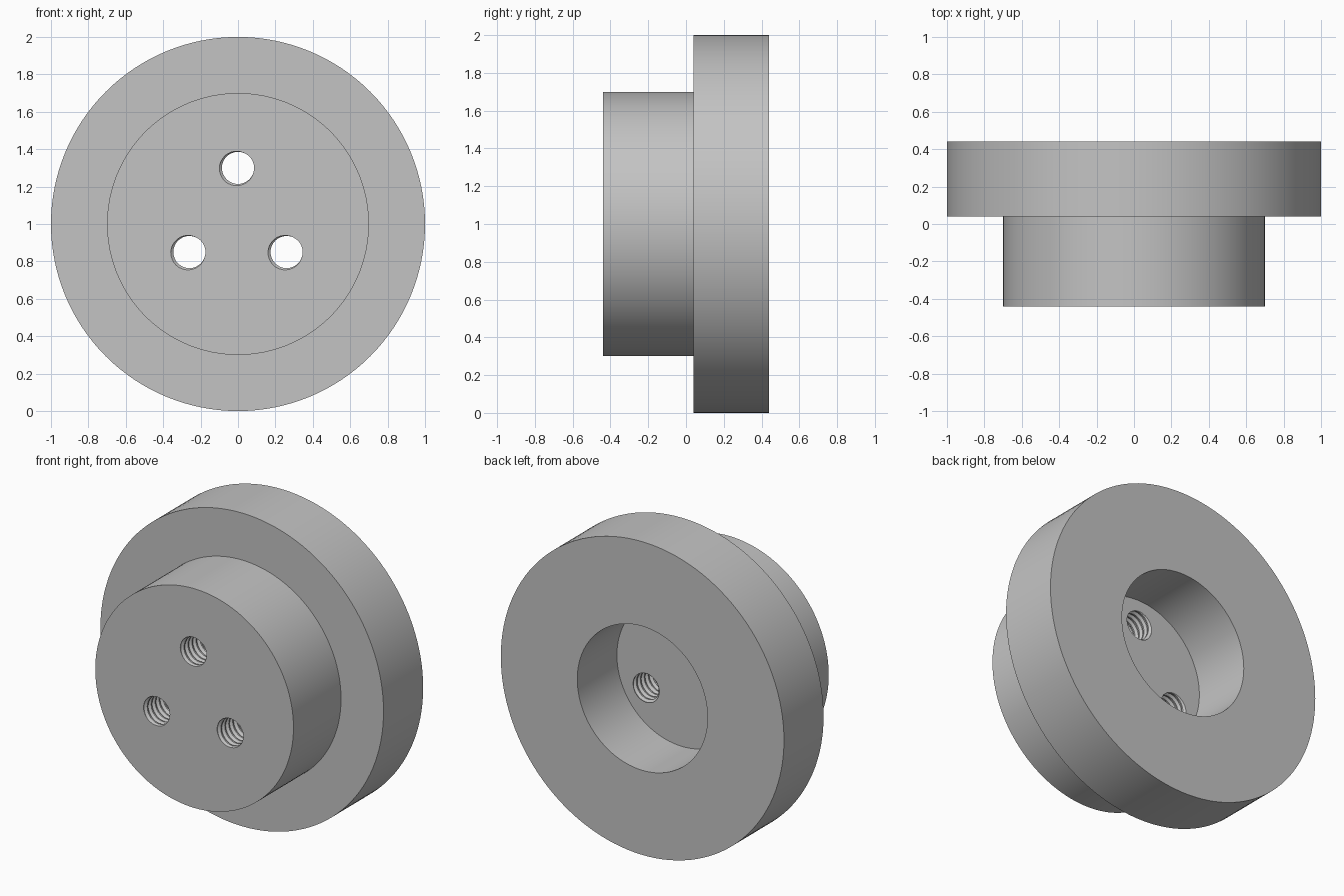
import bpy, bmesh, math
from mathutils import Vector

cube = bpy.data.objects.get("Cube")
if cube:
    bpy.data.objects.remove(cube, do_unlink=True)

CENTRE_Z = 1.0
FRONT, STEP, BACK = -0.44, 0.04, 0.44
HUB_R, FLANGE_R, BORE_R = 0.70, 1.0, 0.46
HOLE_CIRCLE, CREST_R, ROOT_R, PITCH = 0.30, 0.086, 0.10, 0.04

grey = bpy.data.materials.new("grey metal")
grey.use_nodes = True
colour = (0.55, 0.55, 0.55, 1)
grey.diffuse_color = colour
grey.node_tree.nodes["Principled BSDF"].inputs["Base Color"].default_value = colour


def make_object(name, bm):
    bmesh.ops.recalc_face_normals(bm, faces=bm.faces)
    mesh = bpy.data.meshes.new(name)
    bm.to_mesh(mesh)
    bm.free()
    mesh.materials.append(grey)
    obj = bpy.data.objects.new(name, mesh)
    bpy.context.collection.objects.link(obj)
    return obj


# Flanged hub with a blind bore in the back: one turned profile
bm = bmesh.new()
profile = [(0, FRONT), (HUB_R, FRONT), (HUB_R, STEP), (FLANGE_R, STEP),
           (FLANGE_R, BACK), (BORE_R, BACK), (BORE_R, STEP), (0, STEP)]
verts = [bm.verts.new((r, y, CENTRE_Z)) for r, y in profile]
edges = [bm.edges.new(pair) for pair in zip(verts, verts[1:])]
bmesh.ops.spin(bm, geom=verts + edges, cent=(0, 0, CENTRE_Z), axis=(0, 1, 0),
               angle=math.tau, steps=128, use_duplicate=False)
bmesh.ops.remove_doubles(bm, verts=bm.verts, dist=0.0001)
bmesh.ops.dissolve_limit(bm, angle_limit=0.001, verts=bm.verts, edges=bm.edges)
hub = make_object("flanged_hub", bm)


def add_thread(bm, cx, cz, sides=32, turns=15):
    """Closed helical plug that cuts one threaded hole."""
    start = FRONT - 1.75 * PITCH
    # Thread form along one pitch: root flat, flank, crest flat, flank
    form = [(0.0, ROOT_R), (0.14, ROOT_R), (0.45, CREST_R), (0.69, CREST_R)]
    n = len(form)
    grid = {}
    for turn in range(turns + 1):
        for k, (offset, r) in enumerate(form):
            for j in range(sides):
                a = math.tau * j / sides
                y = start + PITCH * (turn + offset + j / sides)
                grid[turn * n + k, j] = bm.verts.new(
                    (cx + r * math.sin(a), y, cz + r * math.cos(a)))

    def vert(ring, j):
        return grid.get((ring, j) if j < sides else (ring + n, 0))

    faces = []
    for ring in range(turns * n):
        for j in range(sides):
            corners = [vert(ring, j), vert(ring, j + 1),
                       vert(ring + 1, j + 1), vert(ring + 1, j)]
            if None not in corners:
                faces.append(bm.faces.new(corners))

    # Close both ends with fans that lie outside the hub wall
    rim = {e for f in faces for e in f.edges if e.is_boundary}
    middle = (FRONT + STEP) / 2
    for side in (-1, 1):
        loop = [e for e in rim if (e.verts[0].co.y - middle) * side > 0]
        points = [v.co.y for e in loop for v in e.verts]
        tip = bm.verts.new((cx, sum(points) / len(points), cz))
        for e in loop:
            bm.faces.new((e.verts[0], e.verts[1], tip))


# Three threaded holes evenly spaced round the axis
bm = bmesh.new()
for i in range(3):
    a = math.tau * i / 3
    add_thread(bm, HOLE_CIRCLE * math.sin(a), CENTRE_Z + HOLE_CIRCLE * math.cos(a))
loose = [v for v in bm.verts if not v.link_faces]
bmesh.ops.delete(bm, geom=loose, context='VERTS')
cutter = make_object("thread_cutter", bm)
cutter.hide_render = True

cut = hub.modifiers.new("threaded holes", 'BOOLEAN')
cut.operation = 'DIFFERENCE'
cut.solver = 'EXACT'
cut.object = cutter
bpy.ops.object.select_all(action='DESELECT')
bpy.context.view_layer.objects.active = hub
hub.select_set(True)
bpy.ops.object.modifier_apply(modifier=cut.name)
bpy.data.objects.remove(cutter, do_unlink=True)
bpy.ops.object.shade_smooth_by_angle(angle=math.radians(25))
